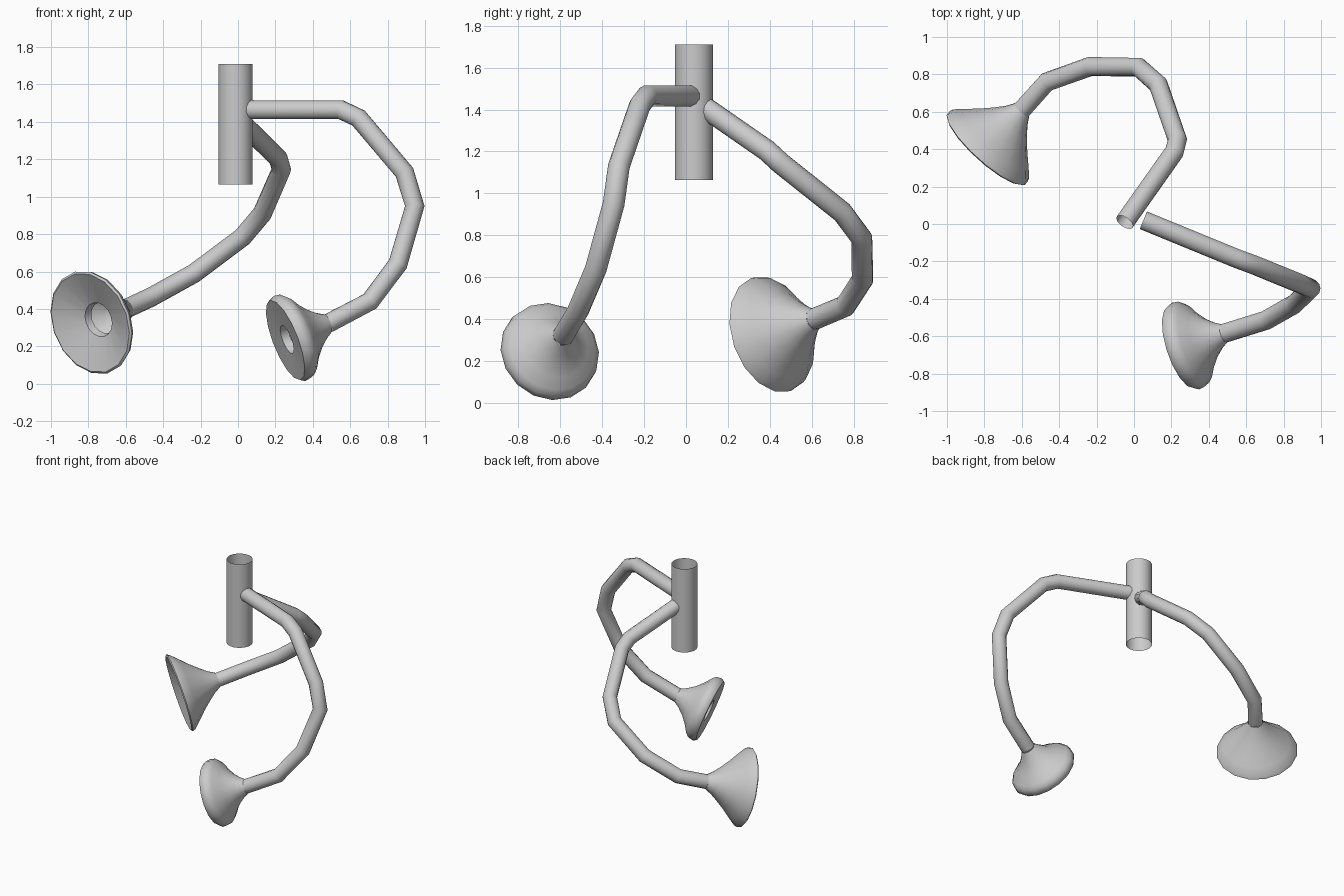
import bpy, bmesh, math
from mathutils import Vector

if "Cube" in bpy.data.objects:
    bpy.data.objects.remove(bpy.data.objects["Cube"])


def loft(name, rings, sides):
    """Open skin through rings given as (centre, direction, radius)."""
    bm = bmesh.new()
    side = None
    prev = None
    for centre, direction, radius in rings:
        d = direction.normalized()
        if side is None:
            side = d.orthogonal()
        side = (side - d * side.dot(d)).normalized()
        up = d.cross(side)
        ring = []
        for i in range(sides):
            a = 2 * math.pi * i / sides
            ring.append(bm.verts.new(centre + (side * math.cos(a) + up * math.sin(a)) * radius))
        if prev:
            for i in range(sides):
                j = (i + 1) % sides
                bm.faces.new((prev[i], prev[j], ring[j], ring[i]))
        prev = ring
    mesh = bpy.data.meshes.new(name)
    bm.to_mesh(mesh)
    bm.free()
    ob = bpy.data.objects.new(name, mesh)
    bpy.context.collection.objects.link(ob)
    bpy.ops.object.select_all(action='DESELECT')
    ob.select_set(True)
    bpy.context.view_layer.objects.active = ob
    bpy.ops.object.shade_smooth_by_angle(angle=math.radians(50))
    return ob


def tube(name, points, radius=0.052, sides=12):
    pts = [Vector(p) for p in points]
    rings = []
    for i, p in enumerate(pts):
        into = (p - pts[i - 1]).normalized() if i else Vector()
        out = (pts[i + 1] - p).normalized() if i < len(pts) - 1 else Vector()
        rings.append((p, into + out, radius))
    return loft(name, rings, sides)


def bell(name, neck, face, profile, sides=16):
    """Flared bell: profile lists (distance from neck, radius)."""
    neck, face = Vector(neck), Vector(face)
    axis = (face - neck).normalized()
    return loft(name, [(neck + axis * t, axis, r) for t, r in profile], sides)


# central open post
post = Vector((-0.013, 0.038, 0))
Z = Vector((0, 0, 1))
loft("post", [(post + Z * 1.065, Z, 0.091), (post + Z * 1.71, Z, 0.091)], 32)

# right arm and its thick-rimmed bell
right_neck = (0.48, -0.585, 0.322)
tube("right_arm", [
    (0.05, 0.02, 1.465), (0.55, -0.185, 1.465), (0.645, -0.22, 1.42),
    (0.89, -0.32, 1.13), (0.945, -0.345, 0.95), (0.855, -0.43, 0.64),
    (0.705, -0.515, 0.44), right_neck])
bell("right_bell", right_neck, (0.253, -0.66, 0.233), [
    (0, 0.052), (0.04, 0.075), (0.09, 0.115), (0.135, 0.165), (0.17, 0.215),
    (0.195, 0.238), (0.23, 0.243), (0.255, 0.228), (0.245, 0.08), (0.2, 0.075)])

# left arm and its wide trumpet bell
left_neck = (-0.60, 0.61, 0.40)
tube("left_arm", [
    (-0.05, 0.01, 1.465), (0.215, 0.385, 1.205), (0.232, 0.45, 1.145),
    (0.13, 0.745, 0.91), (0.025, 0.838, 0.785), (-0.235, 0.842, 0.59),
    (-0.465, 0.76, 0.463), left_neck])
bell("left_bell", left_neck, (-0.79, 0.40, 0.325), [
    (0, 0.052), (0.05, 0.082), (0.10, 0.122), (0.16, 0.175), (0.22, 0.235),
    (0.265, 0.278), (0.285, 0.286), (0.293, 0.275), (0.225, 0.095), (0.185, 0.085)])
